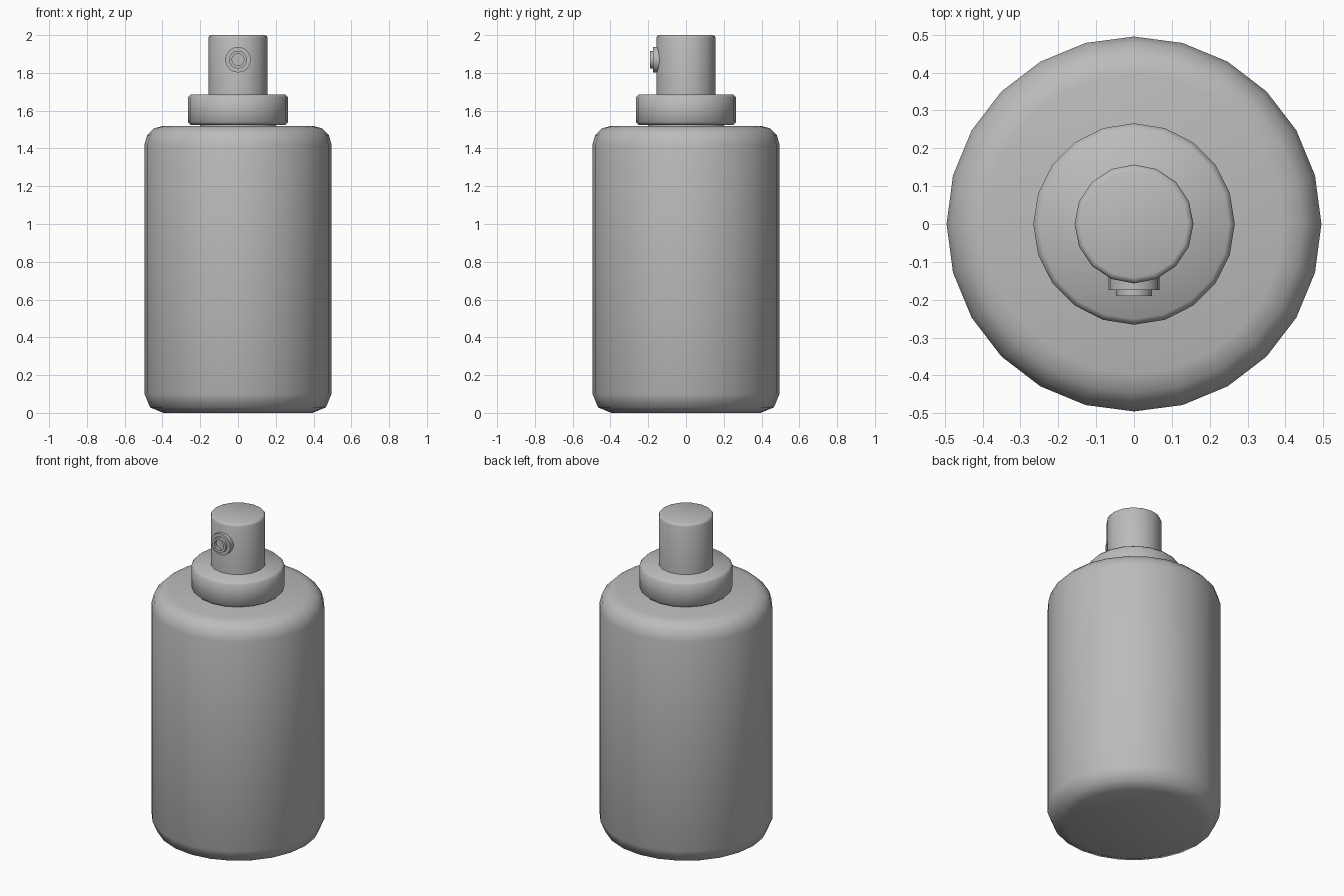
import bpy
from math import cos, sin, pi, radians

cube = bpy.data.objects.get("Cube")
if cube:
    bpy.data.objects.remove(cube)

grey = bpy.data.materials.new("plain_grey")
grey.use_nodes = True
COLOUR = (0.5, 0.5, 0.5, 1)
grey.diffuse_color = COLOUR
grey.node_tree.nodes["Principled BSDF"].inputs["Base Color"].default_value = COLOUR


def rounded(radius, height, bevel, steps, upward):
    """Quarter-round profile points for a bottom (upward=False) or top rim."""
    points = []
    for i in range(steps + 1):
        a = pi / 2 * i / steps
        if upward:
            points.append((radius - bevel + bevel * cos(a), height - bevel + bevel * sin(a)))
        else:
            points.append((radius - bevel + bevel * sin(a), height + bevel - bevel * cos(a)))
    return points


def lathe(name, profile, sides, smooth_angle):
    """Revolve (radius, height) points around z, closed with flat caps."""
    verts = [(r * sin(2 * pi * s / sides), -r * cos(2 * pi * s / sides), z)
             for r, z in profile for s in range(sides)]
    faces = [tuple(reversed(range(sides)))]
    for ring in range(len(profile) - 1):
        a, b = ring * sides, (ring + 1) * sides
        for s in range(sides):
            t = (s + 1) % sides
            faces.append((a + s, a + t, b + t, b + s))
    faces.append(tuple(range(len(verts) - sides, len(verts))))
    mesh = bpy.data.meshes.new(name)
    mesh.from_pydata(verts, [], faces)
    mesh.materials.append(grey)
    obj = bpy.data.objects.new(name, mesh)
    bpy.context.collection.objects.link(obj)
    bpy.ops.object.select_all(action="DESELECT")
    obj.select_set(True)
    bpy.context.view_layer.objects.active = obj
    bpy.ops.object.shade_smooth_by_angle(angle=radians(smooth_angle))
    return obj


# Bottle body with soft shoulders and base
lathe("bottle_body", rounded(0.495, 0, 0.1, 2, False) + rounded(0.495, 1.52, 0.1, 3, True), 24, 60)

# Collar resting on the shoulder
lathe("collar", rounded(0.266, 1.525, 0.015, 1, False) + rounded(0.266, 1.685, 0.015, 1, True), 20, 60)

# Short neck joining body and collar
lathe("neck", [(0.2, 1.5), (0.2, 1.55)], 20, 30)

# Pump head
lathe("pump_head", [(0.157, 1.67)] + rounded(0.157, 2, 0.015, 2, True), 16, 60)

# Spray nozzle: flange, tip and recessed hole, turned to face the front
nozzle = lathe("spray_nozzle", [(0.068, 0.1), (0.068, 0.174), (0.047, 0.174), (0.047, 0.19),
                                (0.032, 0.19), (0.032, 0.172)], 16, 40)
nozzle.rotation_euler.x = pi / 2
nozzle.location.z = 1.87
